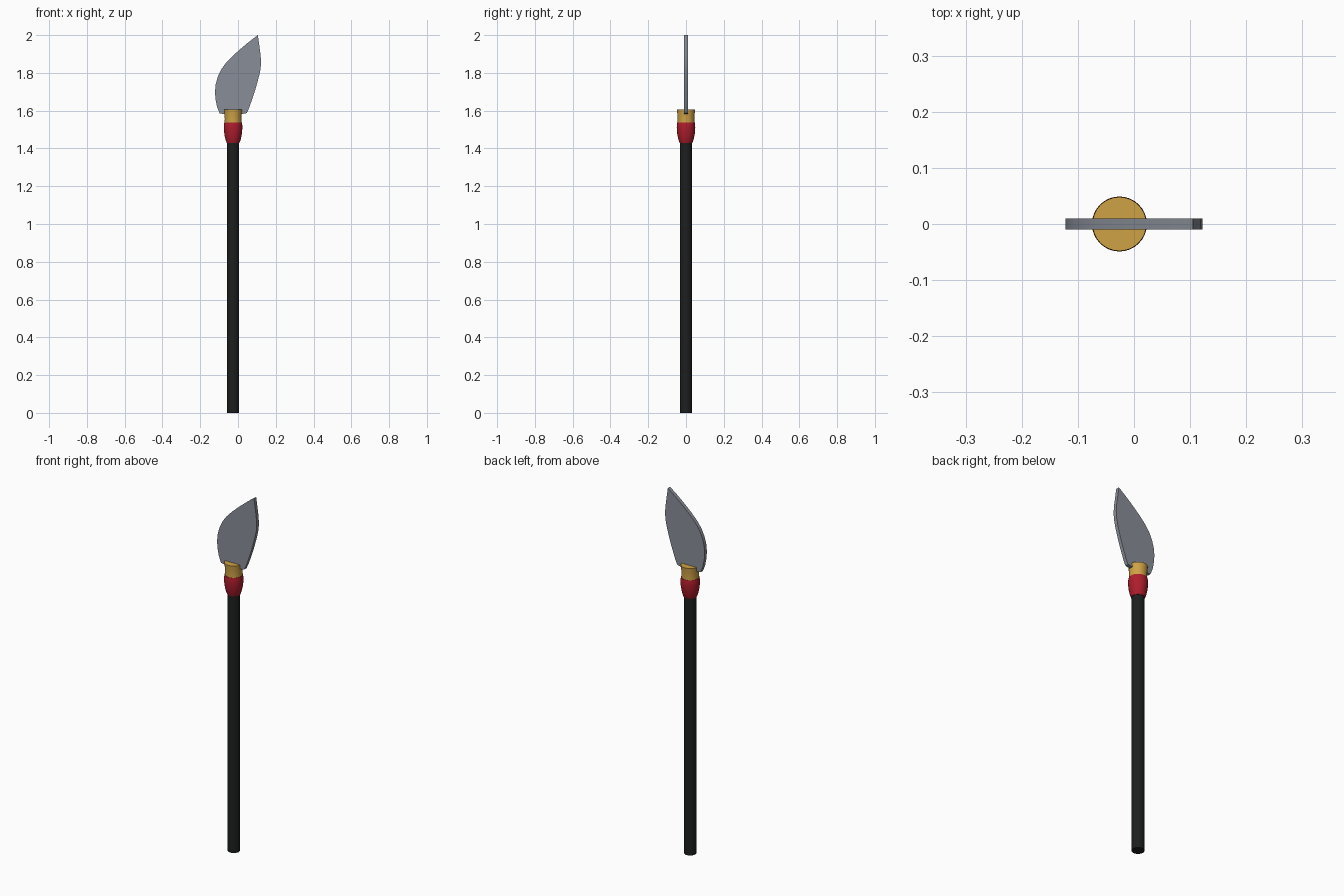
import bpy, bmesh, math

if "Cube" in bpy.data.objects:
    bpy.data.objects.remove(bpy.data.objects["Cube"])

CX = -0.026  # axis of the shaft


def material(name, rgb):
    m = bpy.data.materials.new(name)
    m.diffuse_color = (*rgb, 1)
    m.use_nodes = True
    m.node_tree.nodes["Principled BSDF"].inputs["Base Color"].default_value = m.diffuse_color
    return m


black = material("black", (0.012, 0.013, 0.013))
red = material("red", (0.42, 0.012, 0.025))
gold = material("gold", (0.62, 0.36, 0.06))
steel = material("steel grey", (0.25, 0.27, 0.31))


def finish(bm, name, mat, angle):
    bmesh.ops.recalc_face_normals(bm, faces=bm.faces[:])
    me = bpy.data.meshes.new(name)
    bm.to_mesh(me)
    bm.free()
    me.materials.append(mat)
    ob = bpy.data.objects.new(name, me)
    bpy.context.collection.objects.link(ob)
    bpy.ops.object.select_all(action='DESELECT')
    ob.select_set(True)
    bpy.context.view_layer.objects.active = ob
    bpy.ops.object.shade_smooth_by_angle(angle=math.radians(angle))
    return ob


def turned(name, profile, mat, n=32):
    """Closed solid of revolution from (radius, z) points."""
    bm = bmesh.new()
    rings = [[bm.verts.new((CX + r * math.cos(2 * math.pi * i / n),
                            r * math.sin(2 * math.pi * i / n), z))
              for i in range(n)] for r, z in profile]
    for a, b in zip(rings, rings[1:]):
        for i in range(n):
            j = (i + 1) % n
            bm.faces.new((a[i], a[j], b[j], b[i]))
    bm.faces.new(rings[0][::-1])
    bm.faces.new(rings[-1])
    return finish(bm, name, mat, 40)


# Shaft, red binding and gold collar
turned("shaft", [(0.032, 0), (0.032, 1.45)], black)
turned("binding", [(0.034, 1.43), (0.040, 1.445), (0.045, 1.468), (0.048, 1.49),
                   (0.049, 1.51), (0.0485, 1.525), (0.046, 1.538)], red)
turned("collar", [(0.045, 1.535), (0.044, 1.555), (0.0455, 1.58), (0.048, 1.605)], gold)

# Curved blade: outline (x, z) from the heel up the back, over the tip, down the edge
back = [(-0.097, 1.585), (-0.111, 1.62), (-0.119, 1.66), (-0.122, 1.70), (-0.118, 1.74),
        (-0.107, 1.78), (-0.088, 1.82), (-0.062, 1.855), (-0.028, 1.89),
        (0.012, 1.926), (0.055, 1.962)]
edge = [(0.112, 1.95), (0.119, 1.90), (0.122, 1.86), (0.120, 1.825), (0.112, 1.785),
        (0.100, 1.74), (0.087, 1.695), (0.073, 1.655), (0.059, 1.615), (0.046, 1.587)]
outline = back + [(0.105, 2.0)] + edge + [(0.01, 1.58), (-0.05, 1.58)]

bm = bmesh.new()
face = bm.faces.new([bm.verts.new((x, -0.01, z)) for x, z in outline])
ext = bmesh.ops.extrude_face_region(bm, geom=[face], use_keep_orig=True)
bmesh.ops.translate(bm, vec=(0, 0.02, 0),
                    verts=[v for v in ext["geom"] if isinstance(v, bmesh.types.BMVert)])
finish(bm, "blade", steel, 40)
